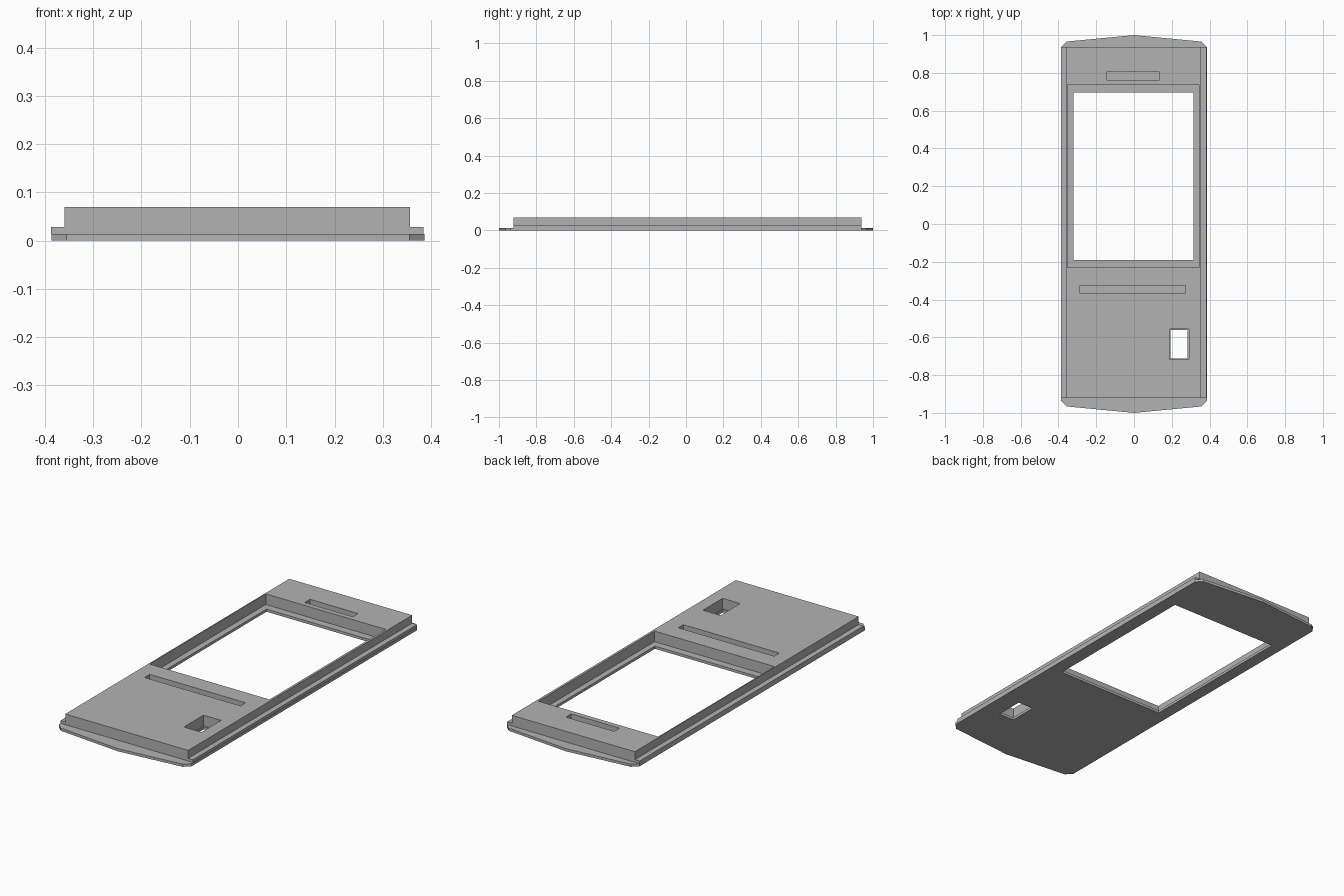
import bpy
import bmesh

cube = bpy.data.objects.get("Cube")
if cube:
    bpy.data.objects.remove(cube, do_unlink=True)

grey = bpy.data.materials.new("plain grey")
grey.use_nodes = True
GREY = (0.45, 0.45, 0.45, 1)
grey.diffuse_color = GREY
grey.node_tree.nodes["Principled BSDF"].inputs["Base Color"].default_value = GREY


def rect(x0, x1, y0, y1):
    return [(x0, y0), (x1, y0), (x1, y1), (x0, y1)]


def plate(name, outline, holes, bottom, top):
    """Extrude a flat outline with through holes between two heights."""
    bm = bmesh.new()
    edges = []
    for loop in [outline] + holes:
        verts = [bm.verts.new((x, y, bottom)) for x, y in loop]
        for i, v in enumerate(verts):
            edges.append(bm.edges.new((v, verts[(i + 1) % len(verts)])))
    bmesh.ops.triangle_fill(bm, edges=edges, use_beauty=True, normal=(0, 0, 1))
    raised = bmesh.ops.extrude_face_region(
        bm, geom=bm.faces[:], use_keep_orig=True)["geom"]
    moved = [g for g in raised if isinstance(g, bmesh.types.BMVert)]
    bmesh.ops.translate(bm, verts=moved, vec=(0, 0, top - bottom))
    bmesh.ops.recalc_face_normals(bm, faces=bm.faces[:])
    mesh = bpy.data.meshes.new(name)
    bm.to_mesh(mesh)
    bm.free()
    mesh.materials.append(grey)
    obj = bpy.data.objects.new(name, mesh)
    bpy.context.collection.objects.link(obj)
    return obj


BASE_TOP, FLANGE_TOP, BODY_TOP = 0.014, 0.028, 0.07
BACK, FRONT = 0.938, -0.922
LEFT, RIGHT = 0.356, -0.359

# Thin face plate with chamfered corners and shallow pointed ends
half = [(0.386, -0.937), (0.355, -0.966), (0, -1), (-0.355, -0.966), (-0.386, -0.937)]
outline = half + [(-x, -y) for x, y in half]
plate("face_plate", outline,
      [rect(-0.321, 0.314, -0.19, 0.695),       # screen window
       rect(0.194, 0.284, -0.713, -0.562)],     # button hole
      0, BASE_TOP)

# Thick body with screen recess, slots and button well
plate("body", rect(RIGHT, LEFT, FRONT, BACK),
      [rect(-0.353, 0.344, -0.23, 0.735),
       rect(-0.146, 0.134, 0.762, 0.806),
       rect(-0.286, 0.272, -0.368, -0.325),
       rect(0.188, 0.29, -0.718, -0.555)],
      BASE_TOP, BODY_TOP)

# Narrow flanges along both long sides
plate("left_flange", rect(LEFT, 0.384, FRONT, BACK), [], BASE_TOP, FLANGE_TOP)
plate("right_flange", rect(-0.387, RIGHT, FRONT, BACK), [], BASE_TOP, FLANGE_TOP)
